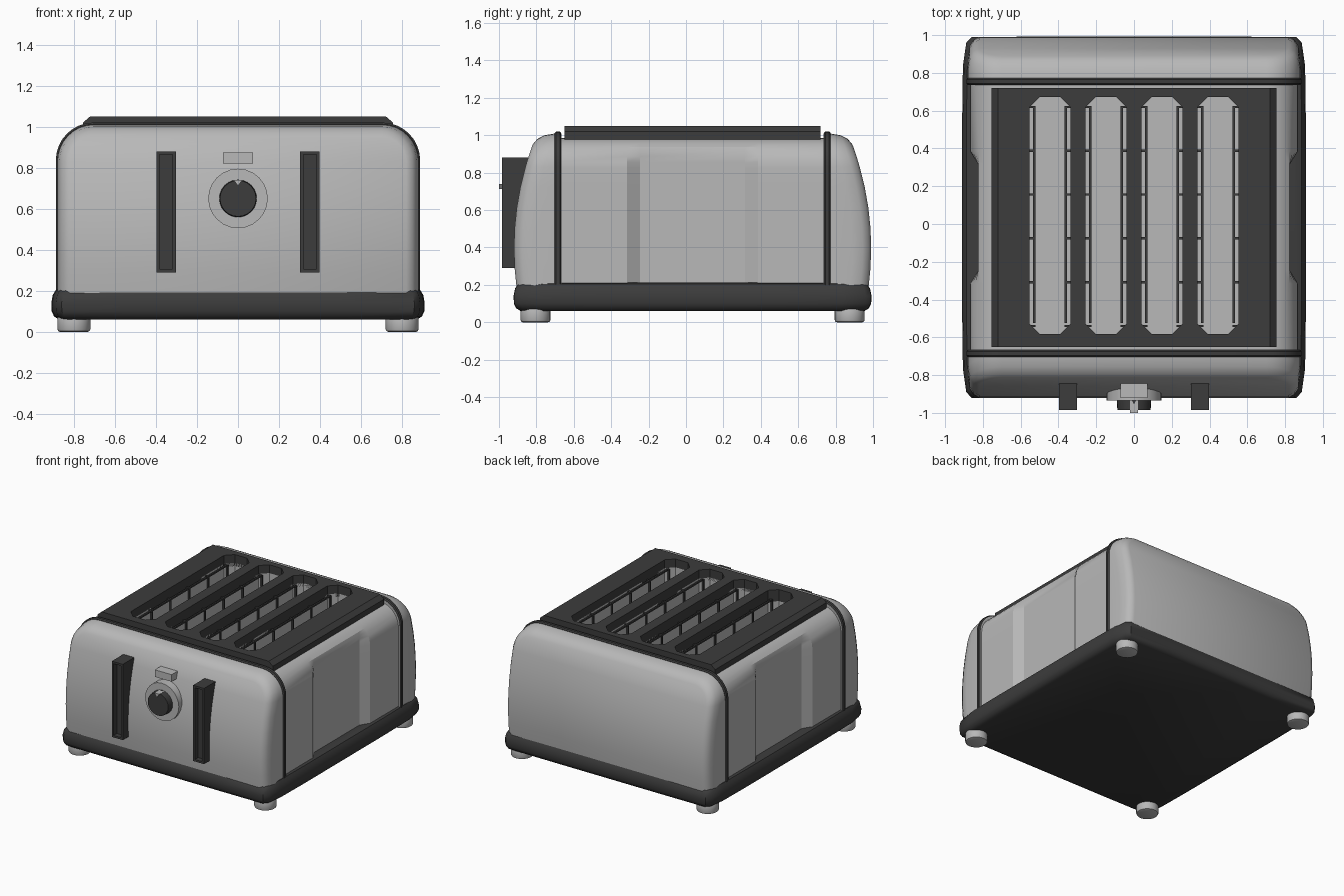
import bpy, bmesh, math
from mathutils import Matrix, Vector

if "Cube" in bpy.data.objects:
    bpy.data.objects.remove(bpy.data.objects["Cube"], do_unlink=True)

CY = 0.035  # middle of the body along y


def material(name, value):
    m = bpy.data.materials.new(name)
    m.use_nodes = True
    colour = (value, value, value, 1)
    m.diffuse_color = colour
    m.node_tree.nodes["Principled BSDF"].inputs["Base Color"].default_value = colour
    return m


STEEL = material("brushed_steel_grey", 0.48)
BLACK = material("charcoal_plastic", 0.045)


def finish(name, bm, mat, smooth=None):
    bmesh.ops.recalc_face_normals(bm, faces=bm.faces)
    mesh = bpy.data.meshes.new(name)
    bm.to_mesh(mesh)
    bm.free()
    mesh.materials.append(mat)
    ob = bpy.data.objects.new(name, mesh)
    bpy.context.collection.objects.link(ob)
    if smooth:
        smooth_object(ob, smooth)
    return ob


def smooth_object(ob, angle):
    bpy.ops.object.select_all(action="DESELECT")
    ob.select_set(True)
    bpy.context.view_layer.objects.active = ob
    bpy.ops.object.shade_smooth_by_angle(angle=math.radians(angle))


def add_box(bm, lo, hi):
    lo, hi = Vector(lo), Vector(hi)
    m = Matrix.Translation((lo + hi) / 2) @ Matrix.Diagonal((*(hi - lo), 1))
    return bmesh.ops.create_cube(bm, size=1, matrix=m)["verts"]


def loft(rings, ladder=False):
    """Skin closed rings; the last ring is filled with rungs or one face."""
    bm = bmesh.new()
    rows = [[bm.verts.new(p) for p in ring] for ring in rings]
    n = len(rows[0])
    for a, b in zip(rows, rows[1:]):
        for i in range(n):
            j = (i + 1) % n
            bm.faces.new((a[i], a[j], b[j], b[i]))
    bm.faces.new(rows[0])
    last = rows[-1]
    if ladder:
        for i in range(n // 2 - 1):
            bm.faces.new((last[i], last[i + 1], last[n - 2 - i], last[n - 1 - i]))
    else:
        bm.faces.new(last)
    return bm


def arch(w, top, r, bottom=0.18, sides=6, steps=8):
    """Upright outline with rounded shoulders, as (x, z) points."""
    zc, xc = top - r, w - r
    half = [(w, bottom + (zc - bottom) * i / sides) for i in range(sides)]
    for i in range(steps + 1):
        a = math.pi / 2 * i / steps
        half.append((xc + r * math.cos(a), zc + r * math.sin(a)))
    return half + [(-x, z) for x, z in reversed(half)]


def apply_cut(ob, cutter):
    mod = ob.modifiers.new("slots", "BOOLEAN")
    mod.operation, mod.solver, mod.object = "DIFFERENCE", "EXACT", cutter
    bpy.context.view_layer.objects.active = ob
    bpy.ops.object.modifier_apply(modifier=mod.name)


# Base tray with a bulging rim
quarter = [(0.91, 0.5), (0.906, 0.8), (0.888, 0.925), (0.86, 0.955), (0.5, 0.957)]
outline = quarter + [(-x, y) for x, y in reversed(quarter)]
outline += [(-x, -y) for x, y in outline]
rim = [(0.06, 0.04), (0.075, 0.015), (0.1, 0.002), (0.14, 0), (0.18, 0.008), (0.205, 0.025), (0.212, 0.05)]
rings = [[(x * (1 - d), y * (1 - d) + CY, z) for x, y in outline] for z, d in rim]
finish("base_tray", loft(rings), BLACK, 40)


# Bulging front and back housings
def bulge(z):
    return 0.955 - 0.33 * max(z - 0.4, 0) ** 2 - 0.3 * max(0.4 - z, 0) ** 2


for name, s in (("front_housing", -1), ("back_housing", 1)):
    rings = [[(x, CY + s * 0.7, z) for x, z in arch(0.88, 1.01, 0.18)]]
    for d, back in ((0, 0.1), (0.01, 0.045), (0.03, 0.014), (0.06, 0)):
        rings.append([(x, CY + s * (bulge(z) - back), z)
                      for x, z in arch(0.88 - d, 1.01 - d, 0.18 - d)])
    finish(name, loft(rings, ladder=True), STEEL, 50)

# Dark bands between housings and middle
for name, s in (("front_band", -1), ("back_band", 1)):
    rings = []
    for u, d in ((-0.018, 0.008), (-0.01, 0), (0.01, 0), (0.018, 0.008)):
        rings.append([(x, CY + s * 0.72 + u, z)
                      for x, z in arch(0.888 - d, 1.02 - d, 0.185 - d)])
    finish(name, loft(rings), BLACK, 40)

# Middle body, with side panels recessed by limiting the width
rings = []
for u, limit in ((-0.72, 1), (-0.35, 1), (-0.28, 0.825), (0.28, 0.825), (0.35, 1), (0.72, 1)):
    rings.append([(max(-limit, min(limit, x)), CY + u, z)
                  for x, z in arch(0.868, 0.985, 0.16)])
middle = finish("middle_body", loft(rings), STEEL)

# Top plate with sloping side edges
section = [(0.755, 0.96), (0.755, 1.02), (0.72, 1.05)]
section += [(-x, z) for x, z in reversed(section)]
plate = finish("top_plate", loft([[(x, CY + u, z) for x, z in section] for u in (-0.685, 0.685)]), BLACK)

# Four toast slots cut through the plate and into the body
SLOTS = [-0.445, -0.148, 0.148, 0.445]
W, L, CH = 0.108, 0.628, 0.055
corner = [(W, L - CH), (W - CH, L)]
octagon = corner + [(-x, y) for x, y in reversed(corner)]
octagon += [(-x, -y) for x, y in octagon]
for sx in SLOTS:
    ring = lambda z: [(sx + x, CY + 0.01 + y, z) for x, y in octagon]
    cutter = finish("slot_cutter", loft([ring(0.35), ring(1.2)]), STEEL)
    cutter.hide_render = True
    apply_cut(middle, cutter)
    apply_cut(plate, cutter)
    bpy.data.objects.remove(cutter, do_unlink=True)
smooth_object(middle, 25)

# Wire guards inside the slots
bm = bmesh.new()
T = 0.006
for sx in SLOTS:
    for s in (-1, 1):
        x = sx + s * 0.083
        for z in (0.5, 0.66, 0.82, 0.98):
            add_box(bm, (x - T, CY - 0.56, z - T), (x + T, CY + 0.58, z + T))
        for k in range(6):
            y = -0.54 + k * 0.232
            add_box(bm, (x - T, y - T, 0.36), (x + T, y + T, 0.98))
            wall = sx + s * W
            add_box(bm, (min(x, wall), y - T, 0.97), (max(x, wall), y + T, 0.982))
finish("wire_guards", bm, BLACK)

# Lever tracks with a sunken groove
for name, x in (("right_lever_track", -0.35), ("left_lever_track", 0.35)):
    bm = bmesh.new()
    add_box(bm, (x - 0.047, -0.985, 0.29), (x + 0.047, -0.83, 0.88))
    front = min(bm.faces, key=lambda f: f.calc_center_median().y)
    bmesh.ops.inset_region(bm, faces=[front], thickness=0.022)
    face = bmesh.ops.extrude_discrete_faces(bm, faces=[front])["faces"][0]
    bmesh.ops.translate(bm, verts=face.verts, vec=(0, 0.04, 0))
    finish(name, bm, BLACK)


# Round parts: dial and feet
def cylinder(name, r1, r2, centre, depth, mat, axis="Z", bevel=0):
    bm = bmesh.new()
    turn = Matrix.Rotation(math.pi / 2, 4, "X") if axis == "Y" else Matrix()
    bmesh.ops.create_cone(bm, cap_ends=True, segments=24, radius1=r1, radius2=r2,
                          depth=depth, matrix=Matrix.Translation(centre) @ turn)
    if bevel:
        edges = [e for e in bm.edges if any(len(f.verts) > 4 for f in e.link_faces)]
        bmesh.ops.bevel(bm, geom=edges, offset=bevel, segments=2, profile=0.5, affect="EDGES")
    return finish(name, bm, mat, 40)


DIAL_Z = 0.65
cylinder("dial_ring", 0.145, 0.145, (0, -0.89, DIAL_Z), 0.09, STEEL, "Y")
cylinder("dial_knob", 0.092, 0.088, (0, -0.955, DIAL_Z), 0.06, BLACK, "Y")

# Pointer on the dial
tri = [(-0.022, 0.09), (0.022, 0.09), (0, 0.062)]
finish("dial_pointer", loft([[(x, y, DIAL_Z + z) for x, z in tri] for y in (-0.93, -1.0)]), STEEL)

# Push button above the dial
bm = bmesh.new()
add_box(bm, (-0.072, -0.92, 0.82), (0.072, -0.82, 0.875))
finish("push_button", bm, STEEL)

# Feet
for fb, sy in (("front", -1), ("back", 1)):
    for lr, sx in (("right", -1), ("left", 1)):
        cylinder(f"{fb}_{lr}_foot", 0.08, 0.08, (sx * 0.8, CY + sy * 0.84, 0.04),
                 0.08, STEEL, bevel=0.012)
